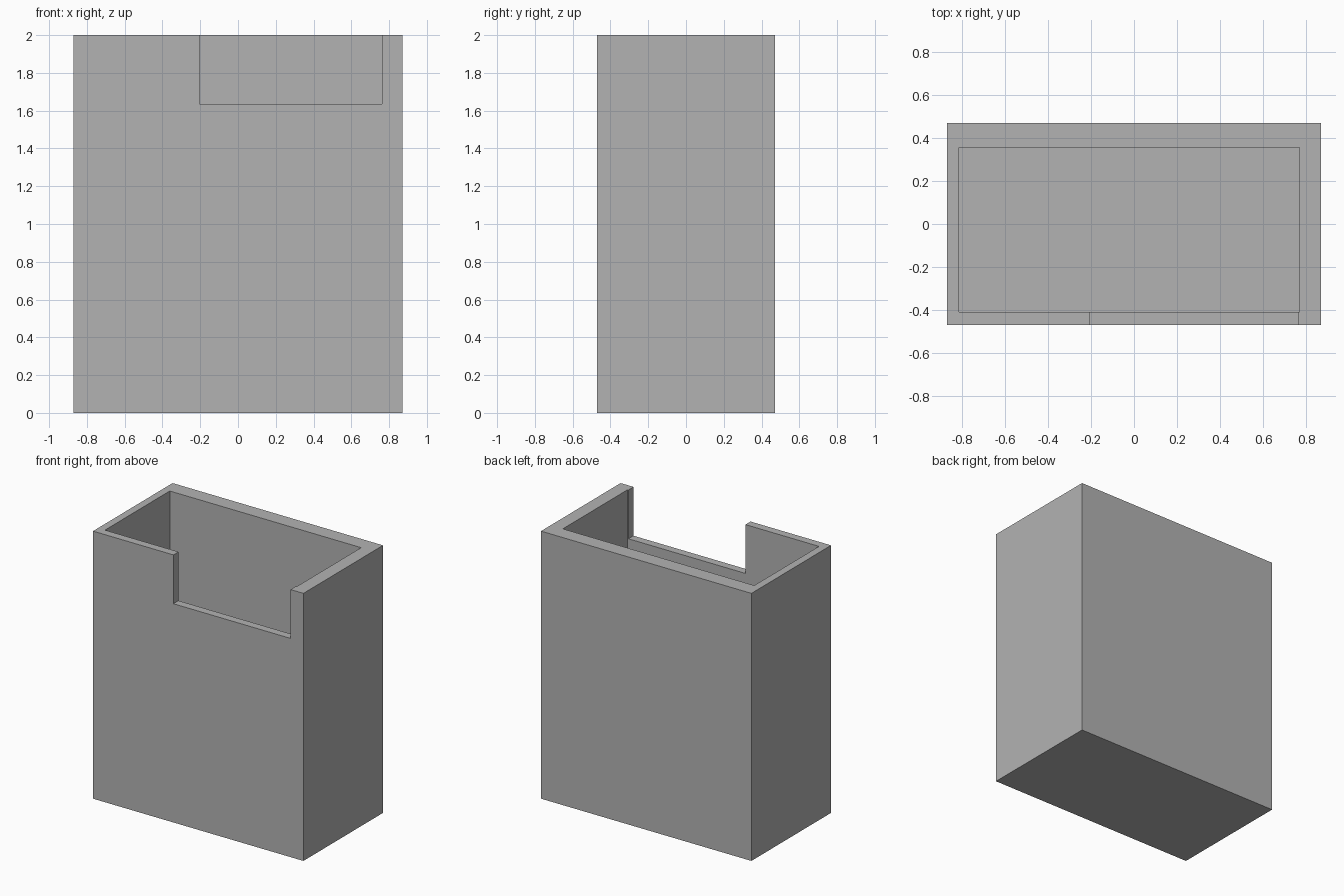
import bpy

# Remove the default cube
cube = bpy.data.objects.get("Cube")
if cube:
    bpy.data.objects.remove(cube, do_unlink=True)

grey = bpy.data.materials.new("plain grey")
grey.use_nodes = True
colour = (0.45, 0.45, 0.45, 1)
grey.diffuse_color = colour
grey.node_tree.nodes["Principled BSDF"].inputs["Base Color"].default_value = colour


def box(name, low, high):
    """Axis-aligned box between two corners."""
    centre = [(a + b) / 2 for a, b in zip(low, high)]
    bpy.ops.mesh.primitive_cube_add(size=1, location=centre)
    obj = bpy.context.object
    obj.name = name
    obj.scale = [b - a for a, b in zip(low, high)]
    bpy.ops.object.transform_apply(location=True, rotation=False, scale=True)
    obj.data.materials.append(grey)
    return obj


def cut(target, cutter):
    """Subtract the cutter and discard it."""
    mod = target.modifiers.new(cutter.name, "BOOLEAN")
    mod.operation = "DIFFERENCE"
    mod.solver = "EXACT"
    mod.object = cutter
    cutter.hide_render = True
    bpy.context.view_layer.objects.active = target
    bpy.ops.object.modifier_apply(modifier=mod.name)
    bpy.data.objects.remove(cutter, do_unlink=True)


# Open-topped container with uneven wall thickness
container = box("container", (-0.87, -0.47, 0), (0.87, 0.47, 2))

# Deep inner cavity
cut(container, box("cavity_cutter", (-0.813, -0.41, 0.06), (0.77, 0.355, 2.2)))

# Access notch in the front wall
cut(container, box("notch_cutter", (-0.205, -0.6, 1.635), (0.763, -0.3, 2.2)))
